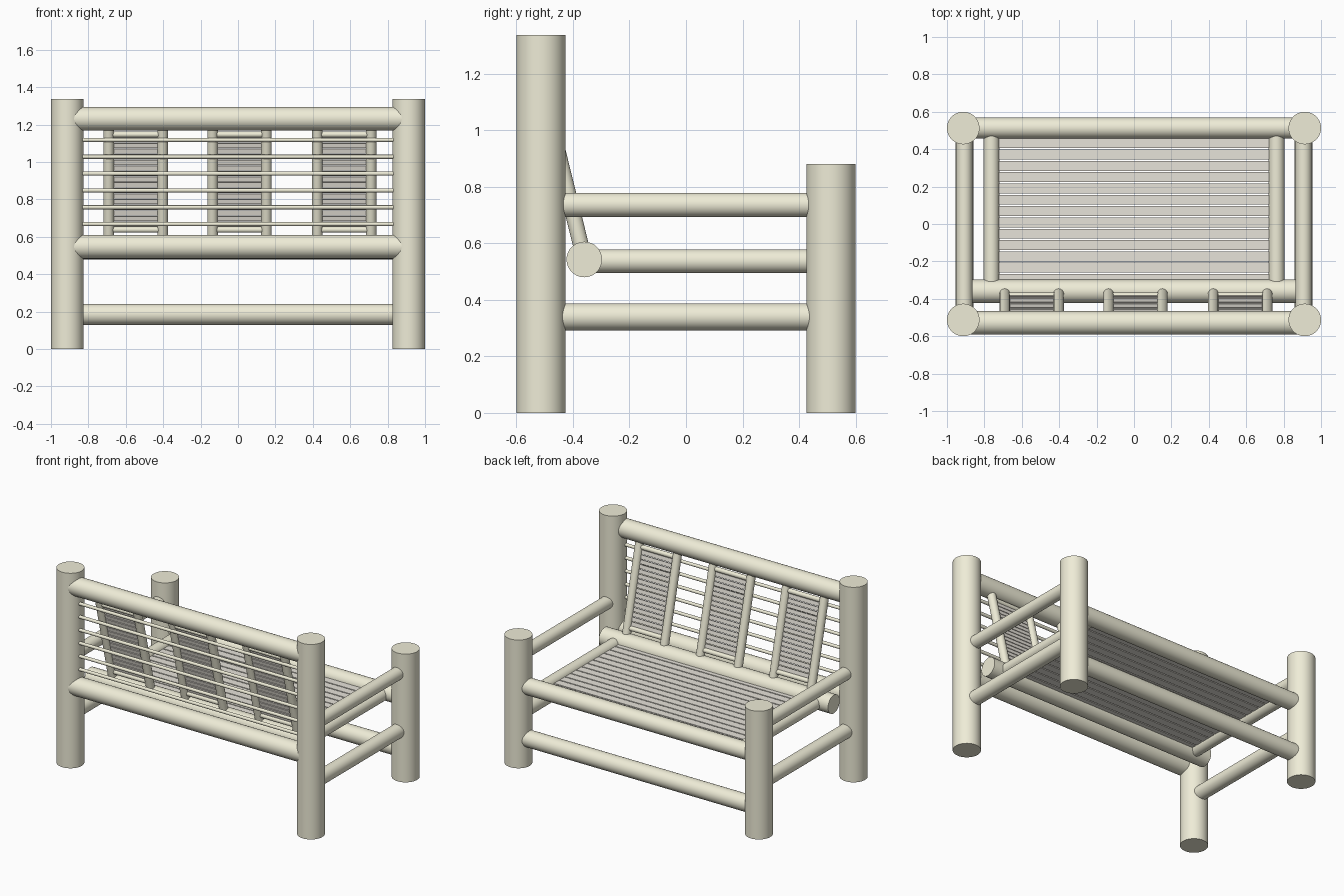
import bpy, math
from mathutils import Vector

if "Cube" in bpy.data.objects:
    bpy.data.objects.remove(bpy.data.objects["Cube"])


def material(name, rgb):
    m = bpy.data.materials.new(name)
    m.diffuse_color = (*rgb, 1)
    m.use_nodes = True
    m.node_tree.nodes["Principled BSDF"].inputs["Base Color"].default_value = m.diffuse_color
    return m


POLE = material("pale_bamboo", (0.86, 0.84, 0.68))
SLAT = material("split_bamboo", (0.80, 0.77, 0.70))


def pole(name, a, b, r, sides=32):
    """Round pole running from point a to point b."""
    a, b = Vector(a), Vector(b)
    d = b - a
    bpy.ops.mesh.primitive_cylinder_add(
        vertices=sides, radius=r, depth=d.length, location=(a + b) / 2,
        rotation=d.to_track_quat('Z', 'Y').to_euler())
    o = bpy.context.object
    o.name = name
    o.data.materials.append(POLE)
    bpy.ops.object.shade_smooth_by_angle(angle=math.radians(40))
    return o


def slat(name, loc, size, tilt=0):
    """Flat strip lying along x."""
    bpy.ops.mesh.primitive_cube_add(size=1, location=loc, rotation=(tilt, 0, 0))
    o = bpy.context.object
    o.name = name
    o.scale = size
    o.data.materials.append(SLAT)


PX, PY, PR = 0.913, 0.513, 0.087

for side, s in (("left", -1), ("right", 1)):
    # Corner posts
    pole(f"tall_post_{side}", (s * PX, -PY, 0), (s * PX, -PY, 1.338), PR, 48)
    pole(f"short_post_{side}", (s * PX, PY, 0), (s * PX, PY, 0.88), PR, 48)
    # Arm, lower side rail and seat side rail
    pole(f"armrest_{side}", (s * 0.907, -0.5, 0.736), (s * 0.907, 0.5, 0.736), 0.043)
    pole(f"side_rail_{side}", (s * 0.907, -0.5, 0.34), (s * 0.907, 0.5, 0.34), 0.048)
    pole(f"seat_side_rail_{side}", (s * 0.762, -0.36, 0.537), (s * 0.762, 0.5, 0.537), 0.042)

# Long horizontal rails: name, half length, y, z, radius
for name, x, y, z, r in (
        ("backrest_top_rail", 0.90, -0.529, 1.231, 0.063),
        ("backrest_lower_rail", 0.90, -0.529, 0.547, 0.063),
        ("seat_back_pole", 0.87, -0.36, 0.543, 0.063),
        ("seat_front_rail", 0.88, 0.513, 0.543, 0.056),
        ("foot_rail", 0.88, 0.513, 0.185, 0.056)):
    pole(name, (-x, y, z), (x, y, z), r)

# Thin rods across the back
for i in range(6):
    z = 0.668 + i * 0.09
    pole(f"back_rod_{i + 1}", (-0.86, -0.53, z), (0.86, -0.53, z), 0.011, 16)

# Seat slats
for i in range(13):
    slat(f"seat_slat_{i + 1}", (0, -0.294 + i * 0.0605, 0.54), (1.48, 0.053, 0.02))

# Leaning back panels
LOW, HIGH = Vector((0, -0.36, 0.545)), Vector((0, -0.529, 1.231))
LEAN = math.atan2(LOW.y - HIGH.y, HIGH.z - LOW.z)


def on_lean(x, z):
    p = LOW.lerp(HIGH, (z - LOW.z) / (HIGH.z - LOW.z))
    return Vector((x, p.y, z))


for n, cx in enumerate((-0.547, 0.008, 0.568), 1):
    for s in (-1, 1):
        x = cx + s * 0.144
        pole(f"panel_{n}_upright", on_lean(x, LOW.z), on_lean(x, HIGH.z), 0.028, 24)
    for z in (0.638, 1.147):
        pole(f"panel_{n}_crossbar", on_lean(cx - 0.14, z), on_lean(cx + 0.14, z), 0.016, 16)
    for i in range(16):
        z = 0.668 + i * 0.03
        slat(f"panel_{n}_slat_{i + 1}", on_lean(cx, z), (0.26, 0.01, 0.026), LEAN)
